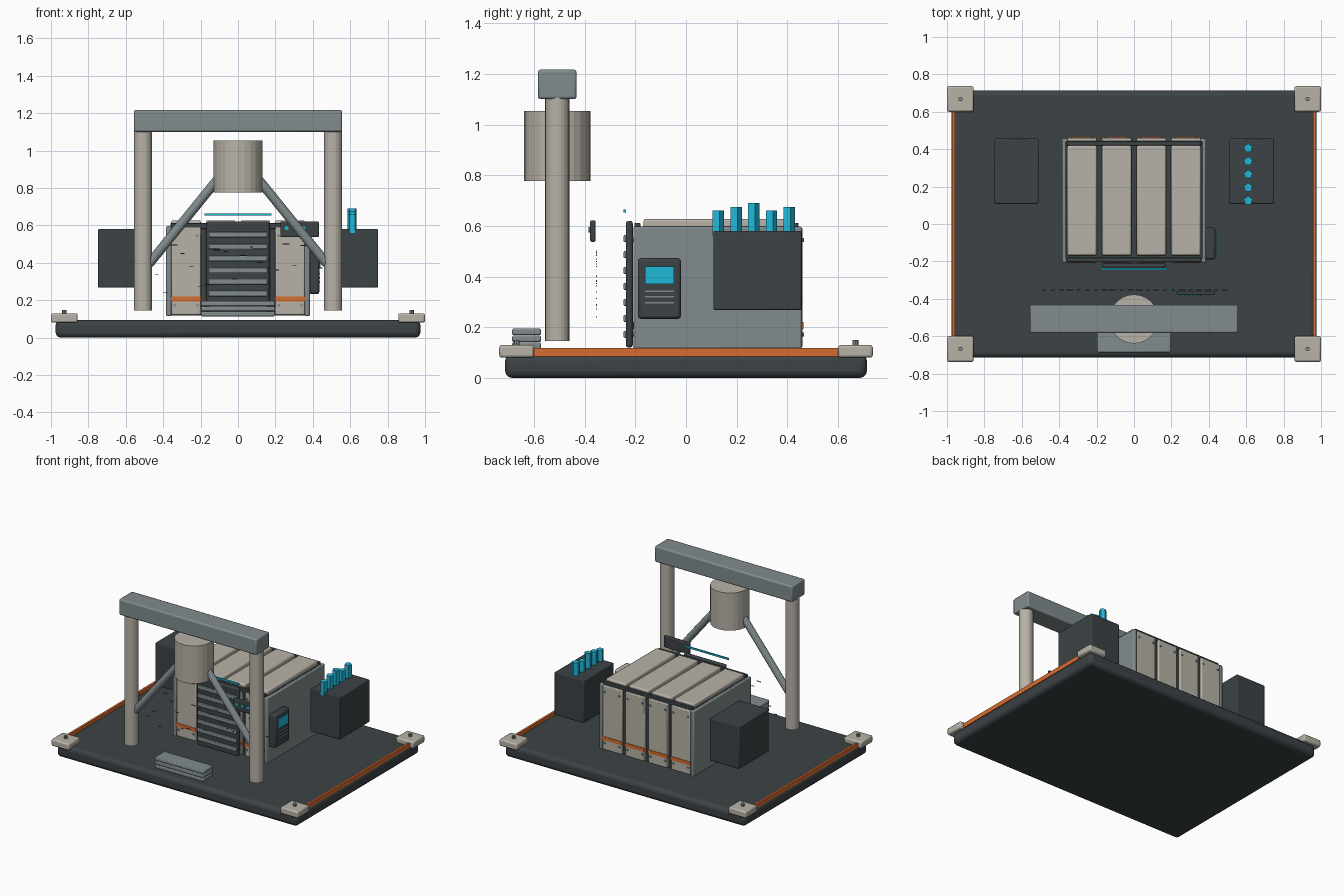
import bpy, random
from mathutils import Vector

if "Cube" in bpy.data.objects:
    bpy.data.objects.remove(bpy.data.objects["Cube"])

random.seed(4)


def mat(name, rgb):
    m = bpy.data.materials.new(name)
    m.diffuse_color = (*rgb, 1)
    m.use_nodes = True
    m.node_tree.nodes["Principled BSDF"].inputs["Base Color"].default_value = m.diffuse_color
    return m


DARK = mat("dark", (0.045, 0.055, 0.06))
BEIGE = mat("beige", (0.48, 0.45, 0.39))
STEEL = mat("steel", (0.22, 0.26, 0.27))
CYAN = mat("cyan", (0.015, 0.48, 0.70))
ORANGE = mat("orange", (0.68, 0.15, 0.03))


def finish(o, name, m):
    o.name = name
    o.data.materials.append(m)
    return o


def box(name, m, x, y, z, bevel=0.0, segs=2):
    """Box from (min, max) ranges on each axis."""
    r = (x, y, z)
    bpy.ops.mesh.primitive_cube_add(size=1, location=[(a + b) / 2 for a, b in r])
    o = finish(bpy.context.object, name, m)
    size = [b - a for a, b in r]
    for v in o.data.vertices:
        v.co = [c * s for c, s in zip(v.co, size)]
    if bevel:
        b = o.modifiers.new("bevel", "BEVEL")
        b.width, b.segments = bevel, segs
        bpy.ops.object.shade_smooth_by_angle()
    return o


def rod(name, m, p, q, r, sides=20):
    """Cylinder between two points."""
    p, q = Vector(p), Vector(q)
    d = q - p
    bpy.ops.mesh.primitive_cylinder_add(vertices=sides, radius=r, depth=d.length, location=(p + q) / 2)
    o = finish(bpy.context.object, name, m)
    if abs(d.x) + abs(d.y) > 1e-5:
        o.rotation_euler = d.to_track_quat("Z", "Y").to_euler()
    return o


# base platform with corner pads, bolts and orange edge strips
box("base_platform", DARK, (-0.975, 0.975), (-0.714, 0.714), (0, 0.095), 0.028, 3)
for sx in (-1, 1):
    box("edge_strip", ORANGE, sorted((sx * 0.957, sx * 0.973)), (-0.61, 0.61), (0.085, 0.118))
    for sy in (-1, 1):
        box("corner_pad", BEIGE, sorted((sx * 0.857, sx * 1.0)), sorted((sy * 0.6, sy * 0.737)),
            (0.08, 0.13), 0.01)
        rod("pad_bolt", STEEL, (sx * 0.928, sy * 0.668, 0.125), (sx * 0.928, sy * 0.668, 0.149), 0.012, 8)

# main cabinet: dark core and steel side walls
box("cabinet_core", DARK, (-0.37, 0.37), (-0.185, 0.44), (0.118, 0.598))
for sx in (-1, 1):
    box("cabinet_side", STEEL, sorted((sx * 0.355, sx * 0.385)), (-0.208, 0.458), (0.115, 0.597), 0.008)
for y in (-0.192, 0.432):
    box("roof_trim", DARK, (-0.36, 0.36), (y - 0.012, y + 0.012), (0.58, 0.612), 0.004)

# four panels on roof, front and back, with stripes and screws
for cx in (-0.278, -0.093, 0.093, 0.278):
    xr = (cx - 0.079, cx + 0.079)
    box("roof_panel", BEIGE, xr, (-0.168, 0.42), (0.59, 0.627), 0.009)
    for name, y, s in (("front", -0.185, -1), ("back", 0.44, 1)):
        box(name + "_panel", BEIGE, xr, sorted((y, y + s * 0.02)), (0.122, 0.592), 0.006)
        box(name + "_stripe", ORANGE, xr, sorted((y, y + s * 0.024)), (0.194, 0.22))
        for dx in (-0.06, 0.06):
            for z in (0.172, 0.545):
                rod("panel_screw", STEEL, (cx + dx, y + s * 0.015, z), (cx + dx, y + s * 0.026, z), 0.008, 8)

# ribbed front shutter with light bar floating above
box("shutter", DARK, (-0.168, 0.168), (-0.237, -0.21), (0.12, 0.62), 0.01)
for i in range(7):
    z = 0.172 + i * 0.063
    box("shutter_rib", STEEL, (-0.158, 0.158), (-0.246, -0.23), (z - 0.014, z + 0.014), 0.004)
box("light_bar", CYAN, (-0.178, 0.178), (-0.246, -0.236), (0.652, 0.664))

# control box on the right wall
box("control_box", DARK, (0.38, 0.435), (-0.19, -0.02), (0.233, 0.473), 0.012)
box("control_screen", CYAN, (0.43, 0.442), (-0.162, -0.048), (0.37, 0.44))
for z in (0.343, 0.32, 0.296):
    box("control_slot", STEEL, (0.43, 0.439), (-0.162, -0.048), (z - 0.003, z + 0.003))

# indicator plate with small lamps
box("indicator_plate", DARK, (0.226, 0.432), (-0.378, -0.357), (0.537, 0.622), 0.006)
for x in (0.26, 0.305, 0.35):
    rod("indicator_lamp", CYAN, (x, -0.37, 0.585), (x, -0.384, 0.585), 0.011, 10)

# thin drifting marks in front of the cabinet
for i in range(22):
    x = -0.48 + i * 0.046
    z, w = random.uniform(0.22, 0.52), random.uniform(0.008, 0.02)
    box("floating_mark", DARK, (x - w, x + w), (-0.355, -0.351), (z - 0.002, z + 0.002))

# side equipment boxes and five-sided cells on the right one
for sx in (-1, 1):
    box("side_box", DARK, sorted((sx * 0.51, sx * 0.749)), (0.108, 0.456), (0.268, 0.58), 0.006)
for y, z in ((0.125, 0.66), (0.195, 0.675), (0.265, 0.69), (0.335, 0.66), (0.405, 0.675)):
    rod("energy_cell", CYAN, (0.61, y, 0.56), (0.61, y, z), 0.025, 5)

# gantry with hanging drum and diagonal braces
GY = -0.508
box("gantry_beam", STEEL, (-0.557, 0.557), (-0.584, -0.432), (1.1, 1.217), 0.01)
rod("drum", BEIGE, (0, GY, 0.777), (0, GY, 1.053), 0.131, 24)
for sx in (-1, 1):
    rod("gantry_post", BEIGE, (sx * 0.508, GY, 0.145), (sx * 0.508, GY, 1.11), 0.048)
    rod("gantry_brace", STEEL, (sx * 0.475, GY, 0.395), (sx * 0.11, GY, 0.845), 0.025, 12)

# stack of step slabs
for i in range(3):
    z = 0.114 + i * 0.0275
    box("step_slab", STEEL, (-0.197, 0.197), (-0.686, -0.572), (z, z + 0.026), 0.006)
